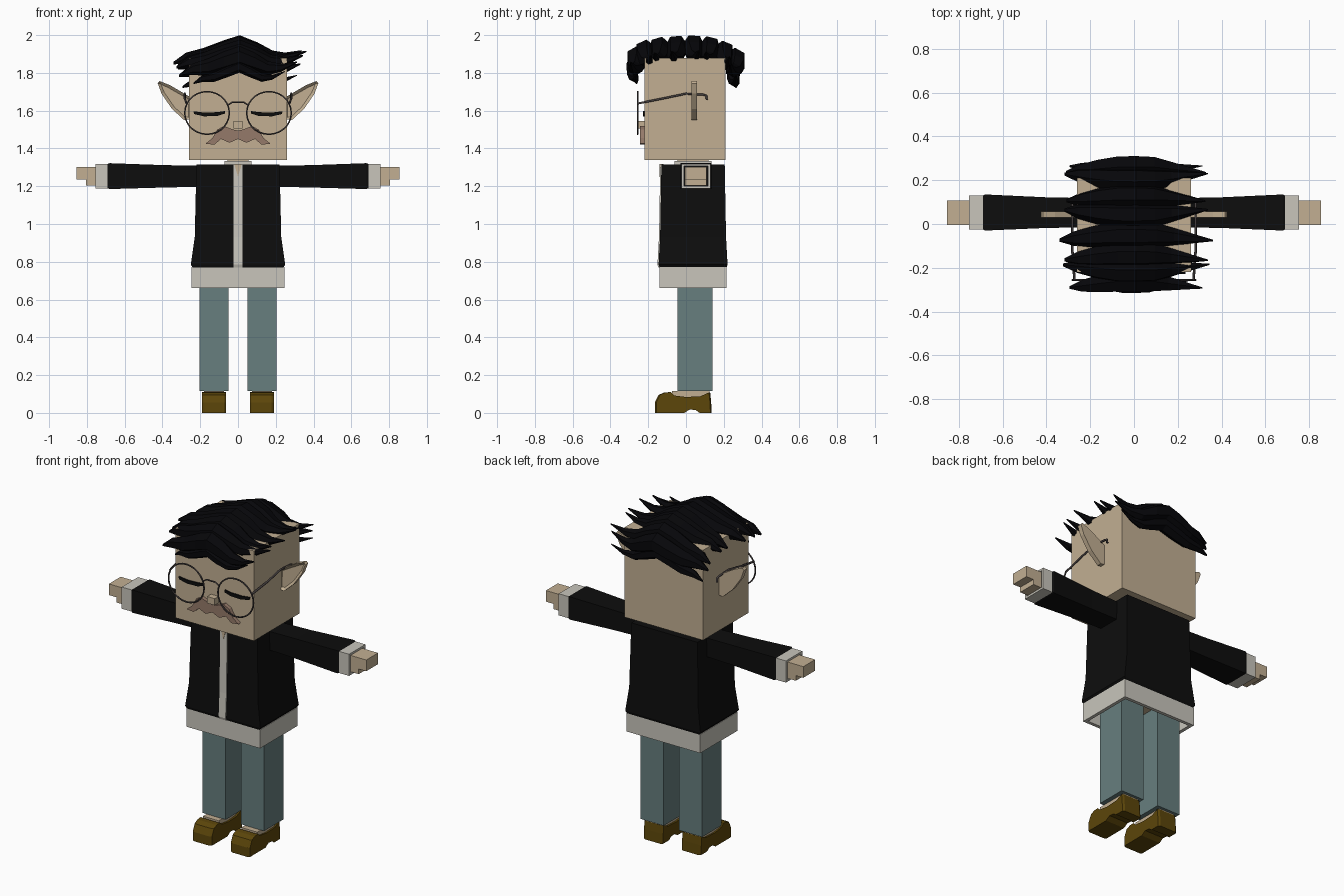
import bpy, bmesh, math
from mathutils import Vector

if "Cube" in bpy.data.objects:
    bpy.data.objects.remove(bpy.data.objects["Cube"], do_unlink=True)


def material(name, rgb):
    m = bpy.data.materials.new(name)
    m.use_nodes = True
    m.diffuse_color = (*rgb, 1)
    m.node_tree.nodes["Principled BSDF"].inputs["Base Color"].default_value = (*rgb, 1)
    return m


SKIN = material("skin", (.54, .43, .29))
BLACK = material("black_cloth", (.004, .004, .004))
HAIR = material("black_hair", (.002, .002, .003))
TRIM = material("off_white_trim", (.58, .56, .50))
DENIM = material("teal_denim", (.135, .21, .21))
LEATHER = material("brown_leather", (.107, .061, .003))
WHISKER = material("whisker_brown", (.30, .195, .144))
WIRE = material("dark_wire", (.06, .05, .05))


def finish(name, bm, mat, mirror=False):
    bmesh.ops.recalc_face_normals(bm, faces=bm.faces)
    mesh = bpy.data.meshes.new(name)
    bm.to_mesh(mesh)
    bm.free()
    mesh.materials.append(mat)
    ob = bpy.data.objects.new(name, mesh)
    bpy.context.collection.objects.link(ob)
    if mirror:
        ob.modifiers.new("mirror", "MIRROR").use_mirror_merge = False
    return ob


def loft(name, rings, mat, mirror=False):
    """Skin a closed solid over rings with equal point counts."""
    bm = bmesh.new()
    rows = [[bm.verts.new(p) for p in ring] for ring in rings]
    n = len(rows[0])
    for a, b in zip(rows, rows[1:]):
        for i in range(n):
            bm.faces.new((a[i], a[(i + 1) % n], b[(i + 1) % n], b[i]))
    bm.faces.new(rows[0])
    bm.faces.new(rows[-1])
    return finish(name, bm, mat, mirror)


def rect_z(z, x0, x1, y0, y1):
    return [(x0, y0, z), (x1, y0, z), (x1, y1, z), (x0, y1, z)]


def rect_x(x, y0, y1, z0, z1):
    return [(x, y0, z0), (x, y1, z0), (x, y1, z1), (x, y0, z1)]


def box(name, x, y, z, mat, mirror=False):
    return loft(name, [rect_z(h, *x, *y) for h in z], mat, mirror)


def plate(name, pts, y0, y1, mat, mirror=False):
    """Extrude a front outline of (x, z) points along y."""
    return loft(name, [[(x, y, z) for x, z in pts] for y in (y0, y1)], mat, mirror)


def frame(name, rings, mat, mirror=False):
    """Closed hollow band: the last ring joins the first."""
    bm = bmesh.new()
    rows = [[bm.verts.new(p) for p in ring] for ring in rings]
    for a, b in zip(rows, rows[1:] + rows[:1]):
        for i in range(4):
            j = (i + 1) % 4
            bm.faces.new((a[i], a[j], b[j], b[i]))
    return finish(name, bm, mat, mirror)


def wire(name, pts, radius, cyclic=False):
    curve = bpy.data.curves.new(name, "CURVE")
    curve.dimensions = "3D"
    curve.bevel_depth = radius
    curve.bevel_resolution = 1
    curve.use_fill_caps = True
    spline = curve.splines.new("POLY")
    spline.points.add(len(pts) - 1)
    for p, co in zip(spline.points, pts):
        p.co = (*co, 1)
    spline.use_cyclic_u = cyclic
    curve.materials.append(WIRE)
    bpy.context.collection.objects.link(bpy.data.objects.new(name, curve))


# Head and face
box("head", (-.26, .26), (-.22, .21), (1.34, 1.88), SKIN)
box("nose", (-.025, .025), (-.257, -.215), (1.505, 1.545), SKIN)
plate("eyelashes", [(.068, 1.585), (.11, 1.572), (.18, 1.57), (.232, 1.582),
                    (.236, 1.597), (.18, 1.59), (.11, 1.592), (.07, 1.598)],
      -.228, -.219, BLACK, True)
plate("moustache", [(0, 1.495), (.025, 1.50), (.075, 1.518), (.11, 1.50), (.135, 1.455),
                    (.172, 1.425), (.125, 1.42), (.09, 1.45), (.045, 1.43), (0, 1.45)],
      -.243, -.215, WHISKER, True)

# Pointed ears with a hollow front
ear = plate("ears", [(.25, 1.555), (.285, 1.55), (.35, 1.61), (.405, 1.69), (.425, 1.745),
                     (.415, 1.757), (.36, 1.735), (.25, 1.67)], .03, .058, SKIN, True)
bm = bmesh.new()
bm.from_mesh(ear.data)
front = min(bm.faces, key=lambda f: f.calc_center_median().y)
bmesh.ops.inset_region(bm, faces=[front], thickness=.016, depth=0)
bmesh.ops.translate(bm, verts=front.verts, vec=(0, .014, 0))
bm.to_mesh(ear.data)
bm.free()

# Round spectacles
for side, s in (("left", 1), ("right", -1)):
    circle = [(s * .164 + .118 * math.cos(a), -.256, 1.588 + .113 * math.sin(a))
              for a in (math.tau * i / 28 for i in range(28))]
    wire(side + "_lens_rim", circle, .0045, True)
    wire(side + "_temple", [(s * x, y, z) for x, y, z in (
        (.272, -.256, 1.638), (.282, -.12, 1.665), (.282, 0, 1.69),
        (.282, .09, 1.685), (.282, .108, 1.68), (.282, .11, 1.657))], .006)
wire("spectacle_bridge", [(x, -.256, z) for x, z in
                          ((-.052, 1.63), (-.03, 1.645), (.03, 1.645), (.052, 1.63))], .0045)

# Swept hair: tapering hexagonal locks laid side by side
# (x, height offset, thickness) along one lock
LOCK = [(-.335, -.09, .12), (-.27, -.065, .55), (-.18, -.055, .82), (-.08, -.025, .97),
        (.01, 0, 1), (.1, -.03, .92), (.18, -.06, .66), (.26, -.058, .38), (.355, -.028, .06)]


def lock(name, y, z, r, length, tilt, drift):
    rings = []
    for x, dz, t in LOCK:
        cy = y + drift * max(0, abs(x) - .1)
        rings.append([(x * length, cy + r * t * math.cos(a + tilt), z + dz + r * t * math.sin(a + tilt))
                      for a in (math.tau * i / 6 for i in range(6))])
    loft(name, rings, HAIR)


for i, (y, z, r, length, drift) in enumerate([
        (-.285, 1.835, .034, .70, .1), (-.262, 1.885, .056, .88, -.12), (-.215, 1.92, .056, .97, .12),
        (-.14, 1.935, .058, .95, -.1), (-.05, 1.942, .060, 1.02, -.1), (.04, 1.945, .060, .95, .1),
        (.125, 1.938, .058, .92, -.08), (.2, 1.915, .056, .95, .12), (.26, 1.875, .058, .93, -.1),
        (.25, 1.815, .040, .88, .06)]):
    lock(f"hair_lock_{i + 1}", y, z, r, length, -y * 2, drift)

# Jacket, zip band, collar and hem
JACKET = [(.77, .24, -.14, .215), (.785, .25, -.145, .22),
          (.93, .229, -.137, .212), (1.315, .22, -.13, .205)]
loft("jacket", [rect_z(z, -w, w, y0, y1) for z, w, y0, y1 in JACKET], BLACK)
loft("zip_band", [rect_z(z, -.023, .023, y0 - .006, y0 + .01) for z, w, y0, y1 in JACKET], TRIM)
plate("neck_opening", [(-.02, 1.318), (0, 1.25), (.02, 1.318)], -.14, -.12, SKIN)
box("collar", (-.072, .072), (-.06, .135), (1.30, 1.333), TRIM)
box("neck", (-.055, .055), (-.045, .12), (1.30, 1.345), SKIN)
OUT, INN = (-.245, .245, -.14, .215), (-.225, .225, -.12, .195)
frame("hem_band", [rect_z(.66, *OUT), rect_z(.772, *OUT),
                   rect_z(.772, *INN), rect_z(.66, *INN)], TRIM)
box("torso", (-.19, .19), (-.09, .17), (.74, .8), SKIN)

# Sleeves, cuffs and hands
loft("sleeves", [rect_x(.2, -.015, .118, 1.197, 1.308), rect_x(.4, -.018, .122, 1.193, 1.312),
                 rect_x(.68, -.03, .135, 1.185, 1.322), rect_x(.692, -.024, .129, 1.19, 1.317)],
     BLACK, True)
OUT, INN = (-.025, .13, 1.188, 1.318), (-.011, .116, 1.2, 1.306)
frame("cuffs", [rect_x(.685, *OUT), rect_x(.755, *OUT),
                rect_x(.755, *INN), rect_x(.685, *INN)], TRIM, True)
box("hands", (.68, .855), (-.004, .108), (1.235, 1.302), SKIN, True)
box("curled_fingers", (.68, .805), (-.004, .108), (1.204, 1.235), SKIN, True)

# Trousers, ankles and shoes
box("trouser_legs", (.05, .205), (-.045, .14), (.117, .76), DENIM, True)
box("ankles", (.075, .18), (-.075, .125), (.04, .115), SKIN, True)
SHOE = [(-.165, 0), (-.165, .055), (-.145, .095), (-.115, .108), (-.085, .11), (-.065, .092),
        (0, .084), (.08, .088), (.128, .108), (.133, .06), (.136, 0), (.075, 0),
        (.055, .015), (.02, .018), (-.01, 0)]
loft("shoes", [[(x, y * k, z) for y, z in SHOE] for x, k in
               ((.063, .95), (.075, 1), (.178, 1), (.19, .95))], LEATHER, True)
